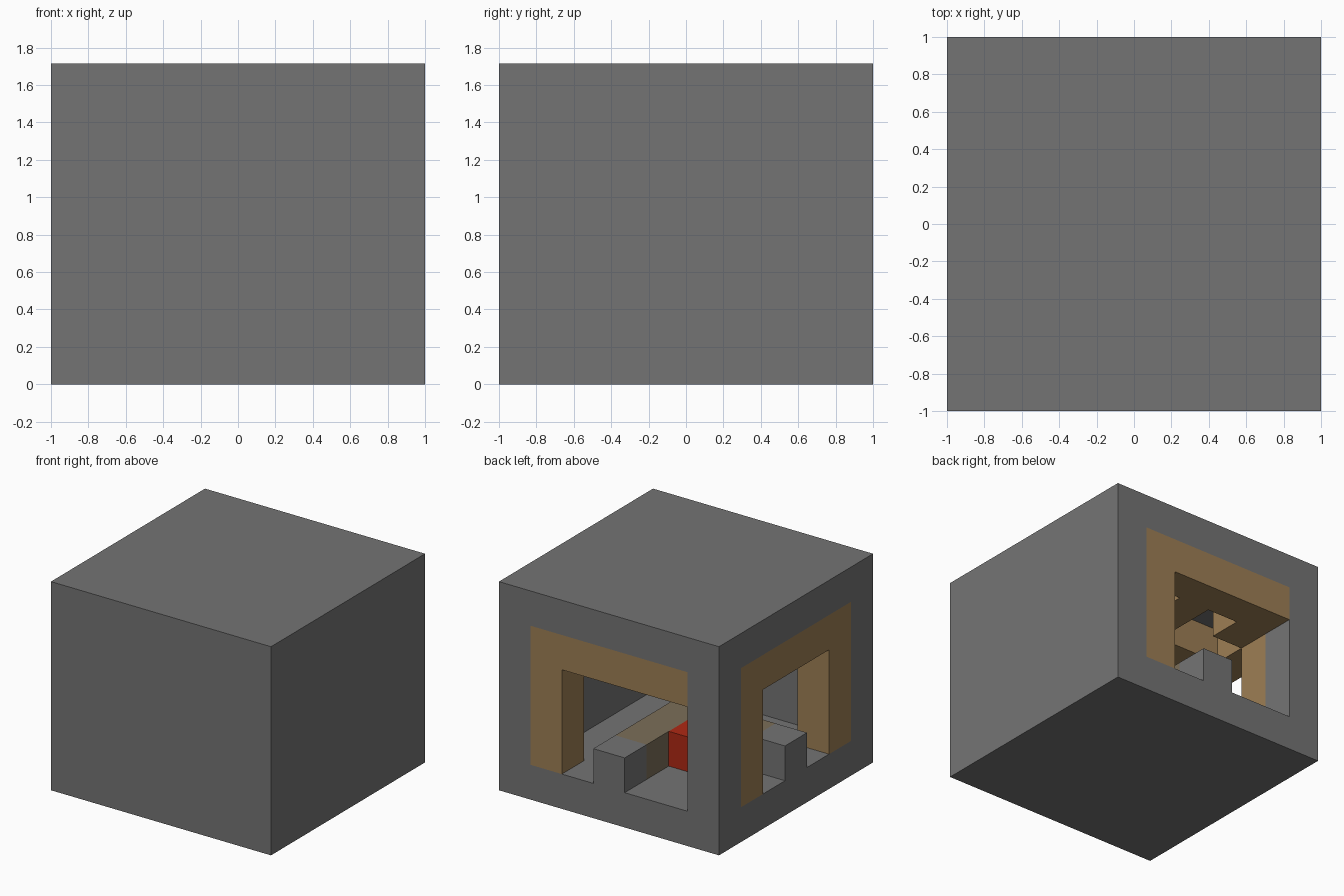
import bpy
import bmesh

cube = bpy.data.objects.get("Cube")
if cube:
    bpy.data.objects.remove(cube, do_unlink=True)

CELL = 2 / 7  # the room is built on a 7 x 7 x 6 grid of cubes


def material(name, rgb):
    mat = bpy.data.materials.new(name)
    mat.use_nodes = True
    colour = (*rgb, 1)
    mat.diffuse_color = colour
    bsdf = next(n for n in mat.node_tree.nodes if n.type == "BSDF_PRINCIPLED")
    bsdf.inputs["Base Color"].default_value = colour
    bsdf.inputs["Roughness"].default_value = 0.9
    return mat


stone = material("grey_stone", (0.175, 0.175, 0.175))
wood = material("brown_wood", (0.34, 0.212, 0.09))
planks = material("dull_planks", (0.2, 0.158, 0.1))
red = material("red", (0.43, 0.022, 0.007))


def block(name, xs, ys, zs, mat):
    """Box between grid lines, given as (low, high) per axis."""
    bm = bmesh.new()
    bmesh.ops.create_cube(bm, size=1)
    for v in bm.verts:
        x, y, z = (r[int(c > 0)] * CELL for r, c in zip((xs, ys, zs), v.co))
        v.co = (x - 1, y - 1, z)
    mesh = bpy.data.meshes.new(name)
    bm.to_mesh(mesh)
    bm.free()
    mesh.materials.append(mat)
    obj = bpy.data.objects.new(name, mesh)
    bpy.context.collection.objects.link(obj)
    return obj


FULL, WALL, POST, BEAM, KERB = (0, 7), (1, 5), (1, 4), (4, 5), (1, 2)
MID = (3, 4)

# Stone shell, open at the back and the right
block("floor", FULL, FULL, (0, 1), stone)
block("ceiling", FULL, FULL, (5, 6), stone)
block("front_wall", FULL, (0, 1), WALL, stone)
block("left_wall", (6, 7), (1, 7), WALL, stone)
block("back_right_pillar", (0, 1), (6, 7), WALL, stone)

# Wooden door frames
block("back_door_post", (5, 6), (6, 7), POST, wood)
block("back_door_lintel", (1, 6), (6, 7), BEAM, wood)
for side, ys in (("front", (1, 2)), ("back", (5, 6))):
    block("right_door_post_" + side, (0, 1), ys, POST, wood)
block("right_door_lintel", (0, 1), (1, 6), BEAM, wood)

# Ceiling beams meeting over the middle, and a corner bracket
block("ceiling_beam_back", MID, (3, 6), BEAM, wood)
block("ceiling_beam_right", (1, 3), MID, BEAM, wood)
block("corner_bracket", (1, 2), (5, 6), BEAM, wood)

# Raised path turning from the back door to the right door
block("back_door_step", MID, (6, 7), KERB, stone)
block("right_door_step", (0, 1), MID, KERB, stone)
block("path_back", MID, (3, 6), KERB, planks)
block("path_right", (1, 3), MID, KERB, planks)

# Red block in the inner corner of the path
block("red_block", (2, 3), (4, 5), KERB, red)
